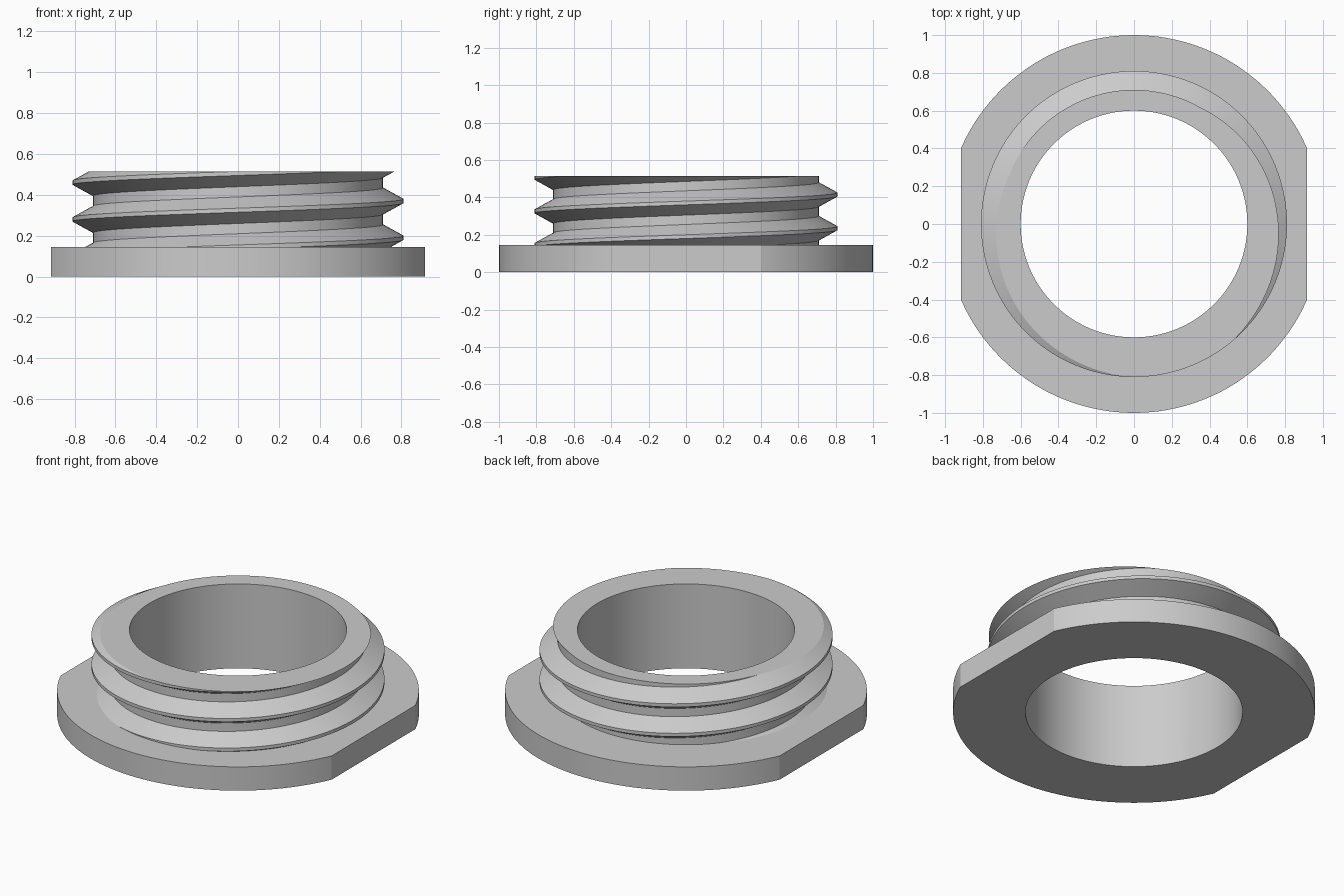
import bpy, bmesh
from math import pi, cos, sin, acos, radians

if "Cube" in bpy.data.objects:
    bpy.data.objects.remove(bpy.data.objects["Cube"], do_unlink=True)

BORE, RIM, FLAT = 0.6, 1.0, 0.915          # bore radius, flange radius, half width across flats
BASE, TOP = 0.145, 0.515                   # flange top, neck top
ROOT, CREST = 0.71, 0.81                   # thread radii
PITCH, CREST_HALF, FLANK = 0.18, 0.01, 0.055
START = 0.19                               # crest height on the +x side
STEPS = 144

grey = bpy.data.materials.new("light_grey")
grey.use_nodes = True
grey.diffuse_color = (0.6, 0.6, 0.6, 1)
grey.node_tree.nodes["Principled BSDF"].inputs["Base Color"].default_value = grey.diffuse_color


def sweep(name, section, angles, closed):
    """Skin the cross-sections given by section(angle) around the z axis."""
    bm = bmesh.new()
    columns = [[bm.verts.new((r * cos(a), r * sin(a), z)) for r, z in section(a)]
               for a in angles]
    rows = len(columns[0])
    for left, right in zip(columns, columns[1:]):
        for k in range(rows if closed else rows - 1):
            n = (k + 1) % rows
            bm.faces.new((left[k], right[k], right[n], left[n]))
    bmesh.ops.remove_doubles(bm, verts=bm.verts, dist=0.00005)
    mesh = bpy.data.meshes.new(name)
    bm.to_mesh(mesh)
    bm.free()
    mesh.materials.append(grey)
    obj = bpy.data.objects.new(name, mesh)
    bpy.context.collection.objects.link(obj)
    bpy.ops.object.select_all(action='DESELECT')
    obj.select_set(True)
    bpy.context.view_layer.objects.active = obj
    bpy.ops.object.shade_smooth_by_angle(angle=radians(20))
    return obj


def flange_section(a):
    outer = min(RIM, FLAT / max(abs(cos(a)), 0.001))
    return [(outer, 0), (outer, BASE), (BORE, BASE), (BORE, 0)]


def thread_radius(z, crest):
    """Radius of the trapezoid thread at height z."""
    off = abs((z - crest + PITCH / 2) % PITCH - PITCH / 2)
    t = min(max((off - CREST_HALF) / FLANK, 0), 1)
    return CREST + (ROOT - CREST) * t


def neck_section(a):
    crest = START + PITCH * a / (2 * pi)
    edge = CREST_HALF + FLANK
    points = []
    for turn in range(-3, 4):
        for off in (-edge, -CREST_HALF, CREST_HALF, edge):
            z = min(max(crest + turn * PITCH + off, BASE), TOP)
            points.append((thread_radius(z, crest), z))
    return points + [(BORE, TOP), (BORE, BASE)]


# Evenly spaced angles, plus the exact corners of the two flats
even = [2 * pi * i / STEPS for i in range(STEPS + 1)]
corner = acos(FLAT / RIM)
corners = [corner, pi - corner, pi + corner, 2 * pi - corner]

# Flange with two flats
sweep("flange", flange_section, sorted(even + corners), True)

# Neck with helical thread, cut level at both ends
sweep("threaded_neck", neck_section, even, False)
